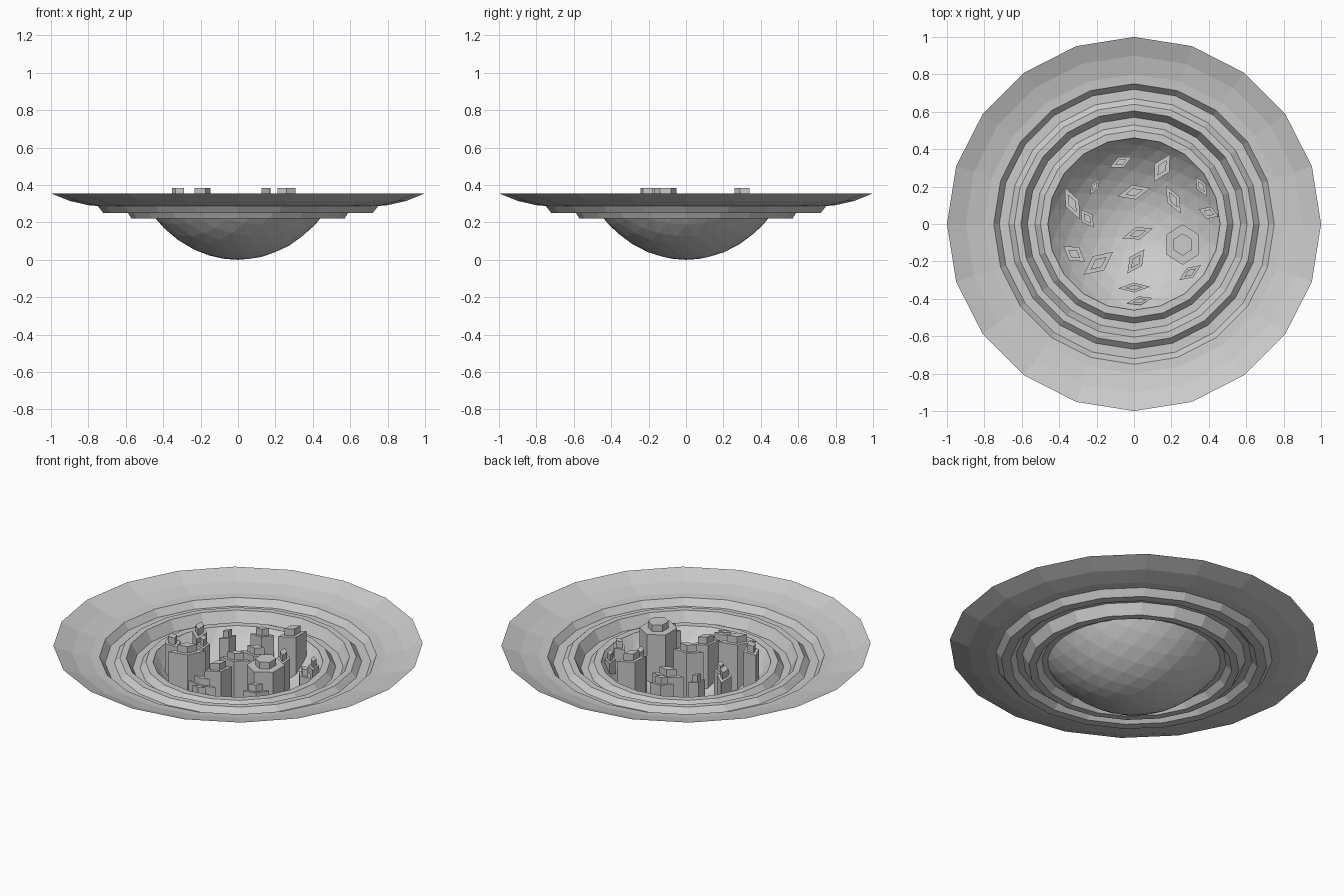
import bpy, bmesh, math
from mathutils import Vector, Matrix

old = bpy.data.objects.get("Cube")
if old:
    bpy.data.objects.remove(old, do_unlink=True)

grey = bpy.data.materials.new("stone_grey")
grey.use_nodes = True
colour = (0.6, 0.6, 0.6, 1)
grey.diffuse_color = colour
grey.node_tree.nodes["Principled BSDF"].inputs["Base Color"].default_value = colour


def finish(bm, name):
    mesh = bpy.data.meshes.new(name)
    bm.to_mesh(mesh)
    bm.free()
    mesh.materials.append(grey)
    obj = bpy.data.objects.new(name, mesh)
    bpy.context.collection.objects.link(obj)
    return obj


# Terraced dish: thin sheet revolved in twenty steps, with two ring moats
SIDES = 20
PROFILE = [(1, .355), (.9, .315), (.8, .292), (.75, .288), (.72, .25), (.67, .25),
           (.64, .28), (.605, .28), (.57, .22), (.53, .22), (.5, .255), (.46, .255)]
bm = bmesh.new()
rings = []
for r, z in PROFILE:
    angles = [math.tau * i / SIDES for i in range(SIDES)]
    rings.append([bm.verts.new((r * math.cos(a), r * math.sin(a), z)) for a in angles])
for outer, inner in zip(rings, rings[1:]):
    for i in range(SIDES):
        j = (i + 1) % SIDES
        bm.faces.new((outer[i], outer[j], inner[j], inner[i]))
finish(bm, "terraced_dish")


# City bowl: faceted cap whose floor is pushed up into hollow towers
def cut(bm, faces, point, normal, clear=False):
    geom = set(faces)
    for f in faces:
        geom.update(f.edges)
        geom.update(f.verts)
    bmesh.ops.bisect_plane(bm, geom=list(geom), dist=1e-5, plane_co=point,
                           plane_no=normal, clear_outer=clear)


def push(bm, faces, z, scale=1, centre=Vector()):
    """Extrude faces to height z, scaling the new roof about the centre."""
    new = bmesh.ops.extrude_face_region(bm, geom=faces)["geom"]
    for v in [g for g in new if isinstance(g, bmesh.types.BMVert)]:
        v.co.x = centre.x + (v.co.x - centre.x) * scale
        v.co.y = centre.y + (v.co.y - centre.y) * scale
        v.co.z = z
    return [g for g in new if isinstance(g, bmesh.types.BMFace)]


def tower(bm, x, y, long, short, turn, top, sides=4):
    centre = Vector((x, y, 0))
    place = Matrix.Translation(centre) @ Matrix.Rotation(math.radians(turn), 4, "Z")
    corners = [place @ Vector((long * math.cos(math.tau * i / sides),
                               short * math.sin(math.tau * i / sides), 0))
               for i in range(sides)]
    planes = []
    for p, q in zip(corners, corners[1:] + corners[:1]):
        planes.append((p, Vector((q.y - p.y, p.x - q.x, 0)).normalized()))
    for p, n in planes:
        near = [f for f in bm.faces if f.normal.z > .1
                and (f.calc_center_median() - centre).xy.length < long + .08]
        cut(bm, near, p, n)
    floor = [f for f in bm.faces if f.normal.z > .1
             and all((f.calc_center_median() - p).dot(n) < -1e-4 for p, n in planes)]
    roof = push(bm, floor, top - .04)
    roof = bmesh.ops.dissolve_faces(bm, faces=roof)["region"]
    ledge = push(bm, roof, top - .04, .55, centre)
    push(bm, ledge, top)
    bm.normal_update()


bm = bmesh.new()
bmesh.ops.create_icosphere(bm, subdivisions=4, radius=1)
bmesh.ops.transform(bm, verts=bm.verts, matrix=Matrix.Translation((0, 0, .71))
                    @ Matrix.Diagonal((.61, .61, .71, 1)))
cut(bm, list(bm.faces), (0, 0, .255), (0, 0, 1), True)
bmesh.ops.reverse_faces(bm, faces=bm.faces)
bm.normal_update()

# Each tower: x, y, half length, half width, turn, height
TOWERS = [
    (-.07, .33, .065, .032, 25, .31), (.15, .3, .085, .045, 60, .385),
    (0, .17, .09, .04, 15, .28), (.21, .13, .085, .036, -62, .32),
    (-.33, .11, .095, .04, -65, .34), (-.21, .2, .05, .022, 60, .31),
    (-.25, .03, .06, .035, -55, .32), (.02, -.05, .085, .035, 18, .335),
    (.01, -.2, .08, .04, 55, .33), (-.19, -.21, .1, .048, 38, .385),
    (-.32, -.16, .07, .045, -35, .385), (0, -.34, .085, .026, 3, .29),
    (.03, -.41, .07, .024, 12, .27), (.3, -.26, .07, .03, 35, .3),
    (.4, .06, .055, .035, -20, .3), (.36, .2, .06, .028, -60, .29)]
for spec in TOWERS:
    tower(bm, *spec)
tower(bm, .26, -.11, .108, .1, 90, .385, sides=6)
finish(bm, "city_bowl")
